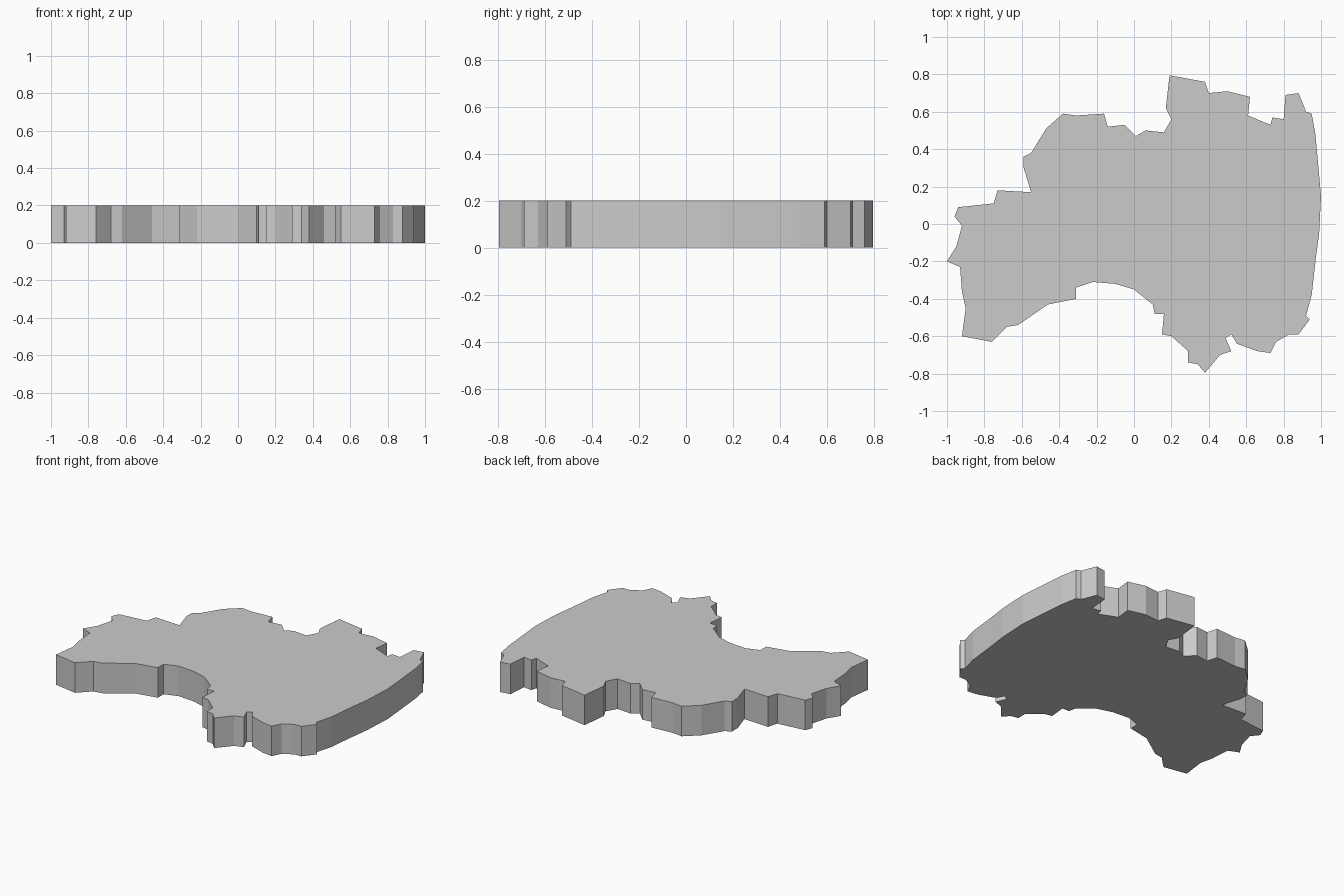
import bpy, bmesh

HEIGHT = 0.2

# Simplified coastline, clockwise from the western tip
OUTLINE = [
    # north-west coast
    (-1, -.20), (-.95, -.12), (-.92, -.01), (-.96, .04), (-.94, .09), (-.75, .11),
    (-.73, .18), (-.55, .17), (-.59, .30), (-.59, .36), (-.55, .38), (-.47, .51),
    (-.38, .59), (-.31, .58), (-.16, .59), (-.14, .52), (-.05, .53), (.01, .47),
    # north coast
    (.06, .50), (.16, .49), (.20, .56), (.17, .62), (.19, .795), (.38, .76),
    (.40, .70), (.50, .71), (.62, .68), (.61, .58), (.73, .53), (.74, .57),
    (.80, .56), (.81, .69), (.88, .70), (.92, .60), (.95, .59),
    # east coast
    (.97, .48), (1, .15), (.99, -.05), (.97, -.20), (.95, -.38), (.92, -.49),
    (.94, -.51), (.88, -.59),
    # south coast
    (.83, -.59), (.76, -.63), (.73, -.69), (.66, -.68), (.55, -.64), (.52, -.59),
    (.49, -.61), (.52, -.68), (.46, -.70), (.38, -.795), (.34, -.75), (.29, -.74),
    (.29, -.68), (.20, -.60), (.15, -.59), (.16, -.48), (.11, -.48), (.10, -.43),
    (0, -.35), (-.10, -.32), (-.22, -.31), (-.31, -.34), (-.31, -.40),
    (-.46, -.43), (-.62, -.54), (-.68, -.55), (-.76, -.63), (-.92, -.60),
    # west coast
    (-.90, -.45), (-.92, -.36), (-.93, -.23),
]

# Flat slab: fill the outline and extrude it upwards
bm = bmesh.new()
base = bm.faces.new([bm.verts.new((x, y, 0)) for x, y in OUTLINE])
top = bmesh.ops.extrude_face_region(bm, geom=[base], use_keep_orig=True)
bmesh.ops.translate(bm, vec=(0, 0, HEIGHT),
                    verts=[g for g in top["geom"] if isinstance(g, bmesh.types.BMVert)])
bmesh.ops.recalc_face_normals(bm, faces=bm.faces)

# Triangulate the concave caps
caps = [f for f in bm.faces if len(f.verts) > 4]
bmesh.ops.triangulate(bm, faces=caps)

mesh = bpy.data.meshes.new("land_slab")
bm.to_mesh(mesh)
bm.free()
slab = bpy.data.objects.new("land_slab", mesh)
bpy.context.collection.objects.link(slab)
